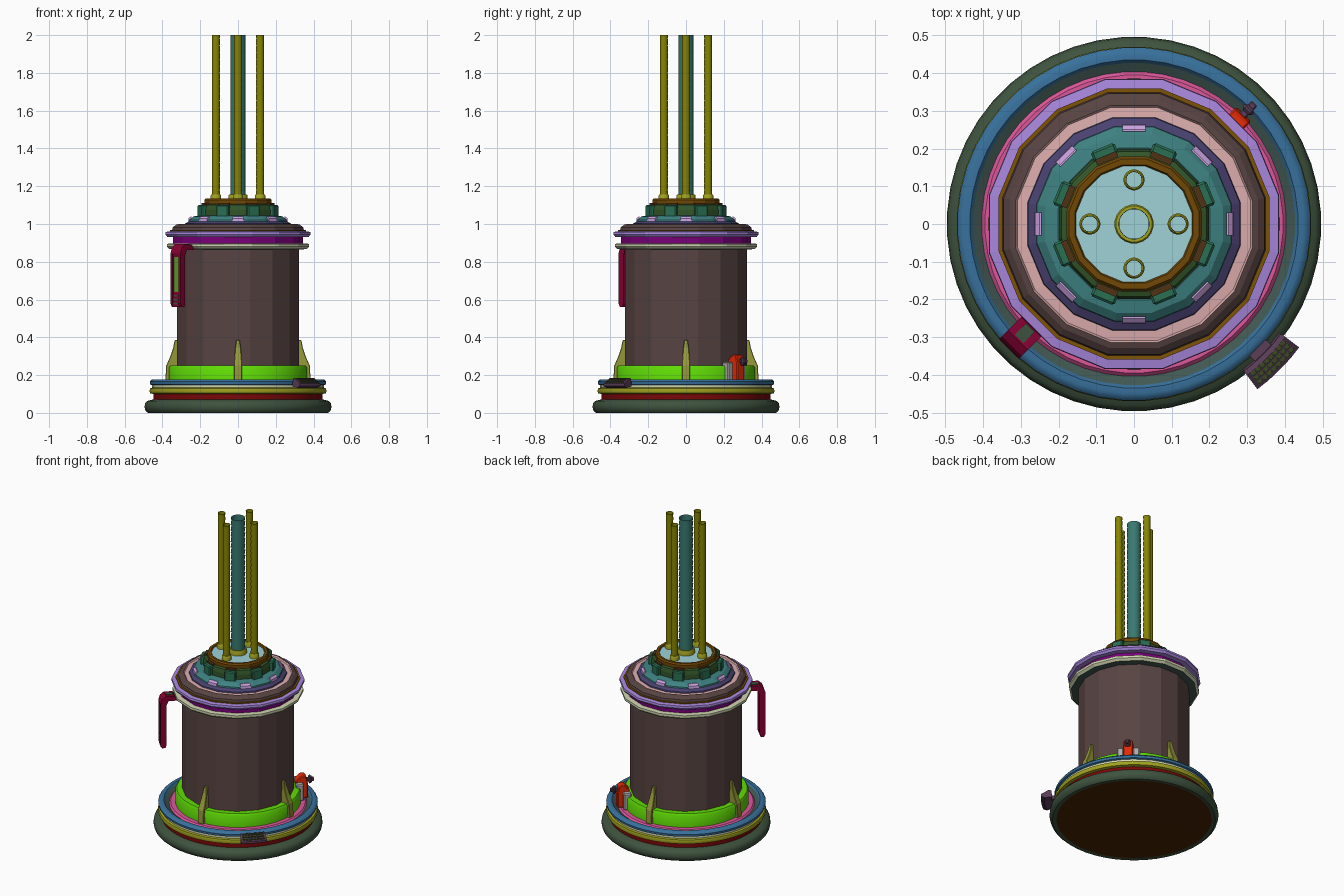
import bpy, bmesh, math
from math import sin, cos, tan, pi, radians

if "Cube" in bpy.data.objects:
    bpy.data.objects.remove(bpy.data.objects["Cube"])


def finish(name, bm, color, smooth=None):
    bmesh.ops.remove_doubles(bm, verts=bm.verts, dist=1e-5)
    bmesh.ops.recalc_face_normals(bm, faces=bm.faces)
    me = bpy.data.meshes.new(name)
    bm.to_mesh(me)
    bm.free()
    ob = bpy.data.objects.new(name, me)
    bpy.context.collection.objects.link(ob)
    key = "mat_%02d_%02d_%02d" % tuple(int(c * 99) for c in color)
    mat = bpy.data.materials.get(key) or bpy.data.materials.new(key)
    # palette is in display values; diffuse_color is linear
    mat.diffuse_color = (*[min(1, c * 1.05) ** 2.2 for c in color], 1)
    mat.use_nodes = True
    mat.node_tree.nodes["Principled BSDF"].inputs["Base Color"].default_value = mat.diffuse_color
    me.materials.append(mat)
    if smooth:
        bpy.ops.object.select_all(action='DESELECT')
        ob.select_set(True)
        bpy.context.view_layer.objects.active = ob
        bpy.ops.object.shade_smooth_by_angle(angle=radians(smooth))
    return ob


def lathe(name, prof, n, color, center=(0, 0), smooth=None):
    """Revolve (radius, z) points; flat sides face the axes."""
    bm = bmesh.new()
    rings = []
    for r, z in prof:
        rings.append([bm.verts.new((center[0] + r * cos(2 * pi * (i + .5) / n),
                                    center[1] + r * sin(2 * pi * (i + .5) / n), z))
                      for i in range(n)] if r > 0 else [bm.verts.new((*center, z))] * n)
    for a, b in zip(rings, rings[1:]):
        for i in range(n):
            j = (i + 1) % n
            vs = list(dict.fromkeys([a[i], a[j], b[j], b[i]]))
            bm.faces.new(vs)
    return finish(name, bm, color, smooth)


def prism(name, az, pts, color, hw=.03, off=0, bevel=0):
    """Extrude a (radius, z[, half width]) outline sideways at azimuth az."""
    bm = bmesh.new()
    a = radians(az)
    sides = []
    for s in (-1, 1):
        vs = []
        for p in pts:
            t = off + s * (p[2] if len(p) > 2 else hw)
            vs.append(bm.verts.new((p[0] * cos(a) - t * sin(a), p[0] * sin(a) + t * cos(a), p[1])))
        bm.faces.new(vs)
        sides.append(vs)
    n = len(pts)
    for i in range(n):
        j = (i + 1) % n
        bm.faces.new((sides[0][i], sides[0][j], sides[1][j], sides[1][i]))
    ob = finish(name, bm, color)
    if bevel:
        m = ob.modifiers.new("bevel", 'BEVEL')
        m.width = bevel
        m.segments = 1
    return ob


def box(name, az, r0, r1, z0, z1, color, hw, off=0, bevel=0):
    return prism(name, az, [(r0, z0), (r1, z0), (r1, z1), (r0, z1)], color, hw, off, bevel)


DKGREEN, RED, YELLOW = (.24, .31, .24), (.45, .06, .06), (.6, .6, .14)
CREAM, BLUE, SLATE, PINK = (.77, .79, .65), (.22, .42, .58), (.25, .33, .31), (.82, .33, .57)
LIME, BROWN, PURPLE, LAV = (.36, .82, .05), (.33, .26, .255), (.45, .02, .45), (.62, .5, .82)
GOLD, ROSE, NAVY, TEAL = (.47, .31, .06), (.82, .64, .64), (.28, .25, .42), (.24, .48, .48)
GREEN, BRONZE, SKY, OLIVE = (.17, .41, .31), (.42, .27, .05), (.59, .78, .8), (.5, .49, .04)
CRIMSON, PLUM, GREY = (.5, .03, .2), (.34, .24, .33), (.64, .64, .64)
MOSS, DKBROWN = (.4, .57, .2), (.3, .2, .1)

# Round base
lathe("bottom_plate", [(0, .006), (.455, .002)], 48, (.28, .15, .04))
lathe("base_foot", [(.455, .002), (.478, .0), (.491, .012), (.496, .03), (.493, .05),
                    (.482, .063), (.448, .072)], 48, DKGREEN, smooth=40)
lathe("base_band", [(.448, .07), (.448, .102)], 48, RED, smooth=40)
lathe("base_bumper", [(.448, .1), (.466, .104), (.47, .116), (.466, .13), (.455, .134)],
      48, YELLOW, smooth=40)
lathe("base_groove", [(.455, .132), (.455, .15)], 48, CREAM, smooth=40)
lathe("base_rim", [(.455, .147), (.466, .151), (.468, .165), (.46, .175), (.45, .178),
                   (.435, .178), (.427, .168)], 48, BLUE, smooth=40)
lathe("rim_inner_slope", [(.427, .168), (.404, .155)], 48, SLATE, smooth=40)
lathe("base_floor", [(.404, .155), (.395, .165), (.32, .165)], 48, PINK, smooth=40)
lathe("body_collar", [(.368, .16), (.368, .238), (.36, .25), (.32, .25)], 32, LIME, smooth=40)

# Body and upper rings, sixteen sided
lathe("body", [(.328, .16), (.328, .875)], 16, BROWN)
lathe("lower_ring_underside", [(.328, .865), (.37, .867)], 16, SLATE)
lathe("lower_ring", [(.37, .867), (.384, .88), (.384, .895), (.35, .897)], 16, CREAM)
lathe("neck_ring", [(.352, .895), (.352, .94)], 16, PURPLE)
lathe("upper_ring", [(.35, .93), (.382, .932), (.392, .945), (.39, .958), (.365, .962)], 16, LAV)
lathe("gold_seam", [(.366, .96), (.366, .968), (.355, .968)], 16, GOLD)
lathe("shoulder", [(.356, .965), (.352, .982), (.335, .996), (.32, 1.0)], 16, BROWN)
lathe("shoulder_inset", [(.32, 1.0), (.315, .992), (.288, .994)], 16, ROSE)
lathe("lid_edge", [(.289, .985), (.286, 1.002), (.262, 1.015)], 16, NAVY)
lathe("lid_cap", [(.265, 1.008), (.262, 1.022), (.24, 1.04), (.205, 1.046), (.195, 1.04)], 16, TEAL)
lathe("hub_wall", [(.203, 1.035), (.203, 1.075), (.196, 1.1), (.178, 1.106)], 16, (.2, .32, .17))
lathe("hub_rim", [(.182, 1.1), (.182, 1.126), (.175, 1.135), (.16, 1.135), (.155, 1.125)], 16, BRONZE)
lathe("hub_plate", [(.158, 1.127), (0, 1.127)], 16, SKY)

# Lugs and inserts around the hub
for k in range(8):
    box("hub_lug", 22.5 + 45 * k, .185, .22, 1.036, 1.1, GREEN, .034, bevel=.006)
    box("lug_top", 22.5 + 45 * k, .18, .197, 1.09, 1.11, DKBROWN, .03)
    prism("lid_insert", 45 * k, [(.245, 1.015), (.264, 1.013), (.262, 1.03), (.25, 1.04),
                                 (.245, 1.04)], (.76, .6, .84), .03)


# Vertical hoses, open at the top
def hose(name, x, y, r, color):
    steps = 48
    prof = [(r - (.0015 if i % 2 else 0), 1.125 + (2 - 1.125) * i / steps) for i in range(steps + 1)]
    lathe(name, prof, 20, color, (x, y), smooth=60)
    f = r * 1.27
    lathe(name + "_foot", [(f, 1.125), (f, 1.15), (f - .004, 1.157), (r, 1.157)],
          20, YELLOW, (x, y), smooth=40)


hose("center_hose", 0, 0, .041, (.22, .45, .42))
for k in range(4):
    hose("side_hose", .117 * cos(k * pi / 2), .117 * sin(k * pi / 2), .022, OLIVE)

# Support fins
for k in range(4):
    prism("support_fin", 90 * k, [(.315, .165, .02), (.385, .165, .02), (.38, .25, .022),
                                  (.358, .3, .019), (.343, .345, .015), (.336, .385, .009),
                                  (.315, .385, .009)], (.55, .56, .22), bevel=.003)

# Hanging handle with recessed panel
AZ = 225
arm = [(.36, .868), (.385, .89), (.435, .893), (.458, .875), (.468, .845)]
for s in (-1, 1):
    prism("handle_rail", AZ, arm + [(.468, .58), (.458, .56), (.438, .56), (.432, .58), (.432, .835),
                                    (.42, .862), (.37, .862)], CRIMSON, .008, s * .029)
prism("handle_arm", AZ, arm + [(.463, .825), (.44, .825), (.425, .862), (.37, .862)], CRIMSON, .022)
box("arm_inlay", AZ, .388, .43, .885, .895, DKGREEN, .016)
box("handle_panel", AZ, .44, .459, .64, .83, MOSS, .022)
box("handle_grip", AZ, .442, .463, .56, .64, CRIMSON, .022)
for k in range(3):
    box("grip_rib", AZ, .46, .468, .575 + .02 * k, .585 + .02 * k, DKGREEN, .018)

# Curved control panel on the base rim, in narrow slices
h = tan(radians(1.65))
slope = [(.48, .14), (.525, .132), (.546, .142), (.546, .155), (.5, .186), (.486, .182)]
for i in range(5):
    prism("control_panel", -45 + (i - 2) * 3.3, [(r, z, r * h) for r, z in slope], PLUM)
box("panel_mount", -45, .445, .49, .145, .17, PLUM, .03)
for i in range(8):
    for j in range(3):
        r = .506 + .014 * j
        z = .186 - (r - .5) * .674
        box("panel_button", -45 + (i - 3.5) * 1.8, r - .0055, r + .0055, z - .004, z + .004,
            (.22, .28, .14), .0065)

# Valve on the base
for s in (-1, 1):
    box("valve_bracket", 45, .335, .382, .165, .27, GREY, .02, s * .047, .006)
prism("valve_body", 45, [(.34, .165), (.412, .165), (.412, .26), (.402, .305), (.375, .31),
                         (.34, .28)], (.85, .17, .05), .028, bevel=.005)
box("valve_stem", 45, .4, .452, .262, .284, PLUM, .011, bevel=.004)
box("valve_knob", 45, .418, .438, .25, .296, PLUM, .017, bevel=.007)
